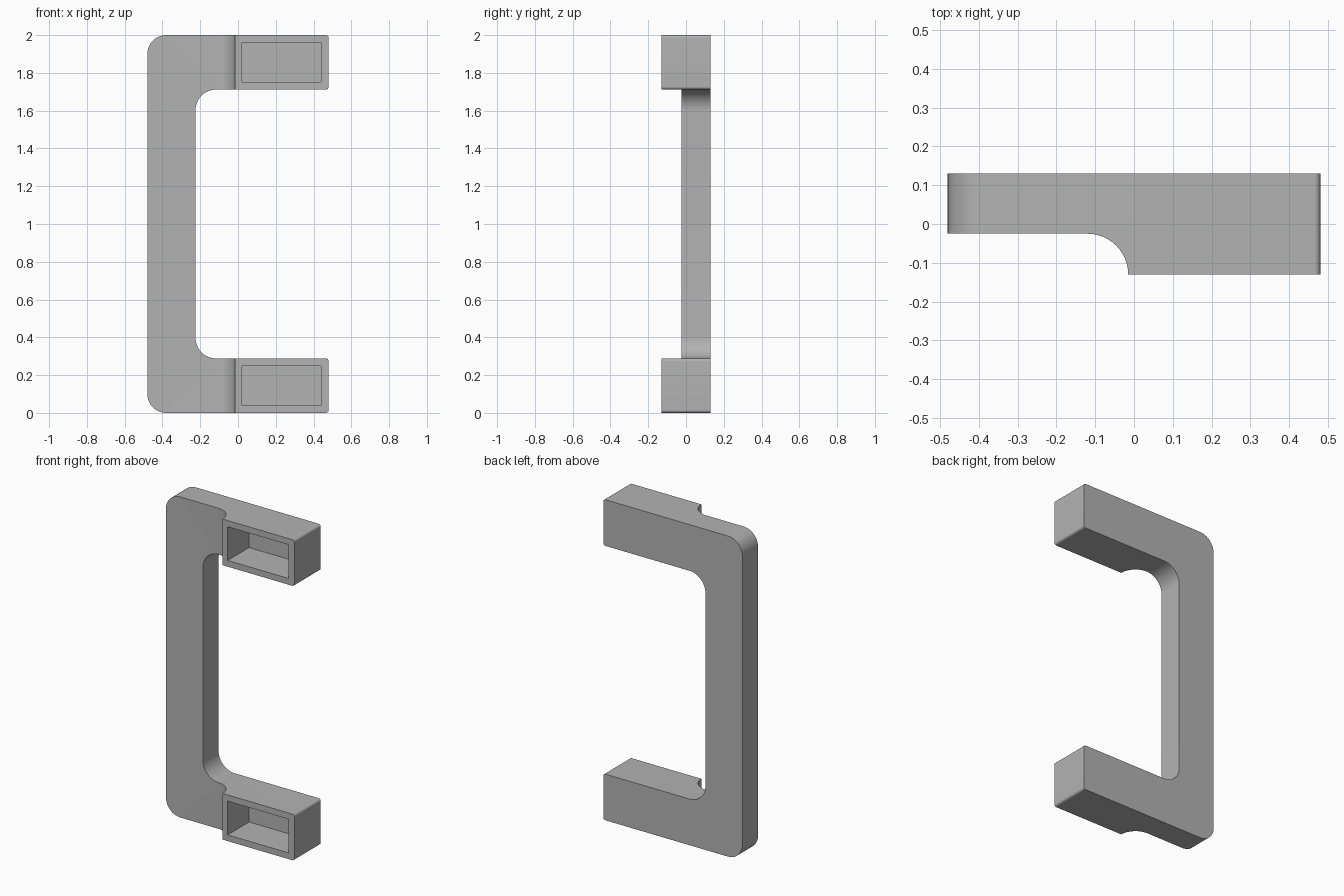
import bpy, bmesh, math
from mathutils import Vector

if "Cube" in bpy.data.objects:
    bpy.data.objects.remove(bpy.data.objects["Cube"], do_unlink=True)

grey = bpy.data.materials.new("satin grey")
grey.use_nodes = True
colour = (0.45, 0.45, 0.45, 1)
grey.diffuse_color = colour
grey.node_tree.nodes["Principled BSDF"].inputs["Base Color"].default_value = colour


def rounded(corners, steps=12):
    """Outline from (u, v, radius) corners, each right angle replaced by an arc."""
    points = []
    for i, (u, v, r) in enumerate(corners):
        p = Vector((u, v))
        if r == 0:
            points.append(p)
            continue
        a = (Vector(corners[i - 1][:2]) - p).normalized() * r
        b = (Vector(corners[(i + 1) % len(corners)][:2]) - p).normalized() * r
        for k in range(steps + 1):
            t = math.pi / 2 * k / steps
            points.append(p + a * (1 - math.sin(t)) + b * (1 - math.cos(t)))
    return points


def prism(name, outline, place, low, high):
    """Extrude an outline between two levels; place maps (u, v, level) to space."""
    bm = bmesh.new()
    face = bm.faces.new([bm.verts.new(place(p.x, p.y, low)) for p in outline])
    top = bmesh.ops.extrude_face_region(bm, geom=[face])["geom"]
    move = Vector(place(0, 0, high)) - Vector(place(0, 0, low))
    bmesh.ops.translate(bm, vec=move, verts=[g for g in top if isinstance(g, bmesh.types.BMVert)])
    bmesh.ops.recalc_face_normals(bm, faces=bm.faces)
    mesh = bpy.data.meshes.new(name)
    bm.to_mesh(mesh)
    bm.free()
    mesh.materials.append(grey)
    obj = bpy.data.objects.new(name, mesh)
    bpy.context.collection.objects.link(obj)
    return obj


def along_y(u, v, level):
    return (u, level, v)


def along_z(u, v, level):
    return (u, v, level)


# C-shaped handle body: grip bar with two mounting arms
left, right, inner, arm = -0.48, 0.48, -0.225, 0.288
front, back, end_r = -0.13, 0.13, 0.015
handle = prism("pull_handle", rounded([
    (left, 0, 0.1), (right, 0, end_r), (right, arm, end_r), (inner, arm, 0.11),
    (inner, 2 - arm, 0.11), (right, 2 - arm, end_r), (right, 2, end_r), (left, 2, 0.1),
]), along_y, front, back)

# Finger clearance, with a curved step up to the arms
grip_front, step_x, step_r = -0.025, -0.015, 0.105
cutters = [prism("finger_clearance_cutter", rounded([
    (left - 0.1, front - 0.1, 0), (step_x, front - 0.1, 0),
    (step_x, front, 0), (step_x, grip_front, step_r), (left - 0.1, grip_front, 0),
]), along_z, -0.1, 2.1)]

# Hollow pocket in the front of each arm
for name, z in (("lower", arm / 2), ("upper", 2 - arm / 2)):
    cutters.append(prism(name + "_pocket_cutter", rounded([
        (0.02, z - 0.105, 0), (0.44, z - 0.105, 0), (0.44, z + 0.105, 0), (0.02, z + 0.105, 0),
    ]), along_y, front - 0.1, 0.08))

bpy.context.view_layer.objects.active = handle
for cutter in cutters:
    cutter.hide_render = True
    cut = handle.modifiers.new(cutter.name, 'BOOLEAN')
    cut.operation = 'DIFFERENCE'
    cut.solver = 'EXACT'
    cut.object = cutter
    bpy.ops.object.modifier_apply(modifier=cut.name)
    bpy.data.objects.remove(cutter, do_unlink=True)

bpy.ops.object.select_all(action='DESELECT')
handle.select_set(True)
bpy.ops.object.shade_smooth_by_angle(angle=math.radians(30))
